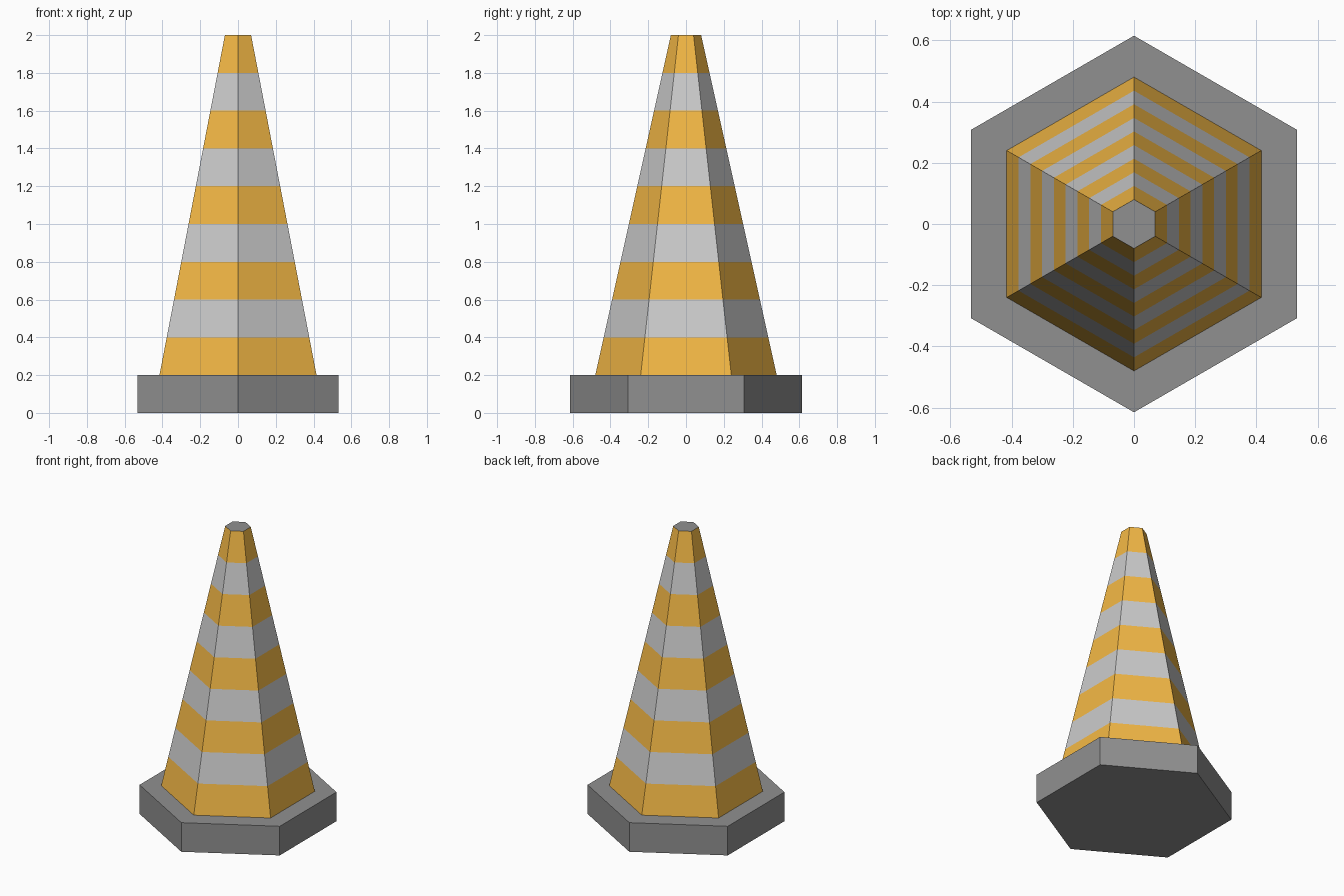
import bpy, bmesh, math

if "Cube" in bpy.data.objects:
    bpy.data.objects.remove(bpy.data.objects["Cube"])

SIDES = 6


def material(name, color):
    mat = bpy.data.materials.new(name)
    mat.diffuse_color = (*color, 1)
    mat.use_nodes = True
    mat.node_tree.nodes["Principled BSDF"].inputs["Base Color"].default_value = mat.diffuse_color
    return mat


def hex_stack(name, profile, mats, band_index, cap_index):
    """Stack hexagonal rings (radius, z), points along +-y, and cap both ends."""
    bm = bmesh.new()
    rings = []
    for radius, z in profile:
        angles = [math.pi / 2 + math.tau * i / SIDES for i in range(SIDES)]
        rings.append([bm.verts.new((radius * math.cos(a), radius * math.sin(a), z))
                      for a in angles])
    for band, (low, high) in enumerate(zip(rings, rings[1:])):
        for i in range(SIDES):
            j = (i + 1) % SIDES
            face = bm.faces.new((low[i], low[j], high[j], high[i]))
            face.material_index = band_index(band)
    for ring in (rings[0][::-1], rings[-1]):
        bm.faces.new(ring).material_index = cap_index
    mesh = bpy.data.meshes.new(name)
    bm.to_mesh(mesh)
    bm.free()
    for mat in mats:
        mesh.materials.append(mat)
    obj = bpy.data.objects.new(name, mesh)
    bpy.context.collection.objects.link(obj)
    return obj


orange = material("orange", (0.9, 0.48, 0.06))
white = material("white", (0.8, 0.8, 0.8))
rubber = material("dark_rubber", (0.28, 0.28, 0.28))

# Heavy hexagonal foot
hex_stack("base", [(0.615, 0), (0.615, 0.2)], [rubber], lambda band: 0, 0)

# Tapered body: nine alternating bands and a dark top
BANDS = 9
body = [(0.48 - 0.4 * i / BANDS, 0.2 + 0.2 * i) for i in range(BANDS + 1)]
hex_stack("striped_cone", body, [orange, white, rubber], lambda band: band % 2, 2)
